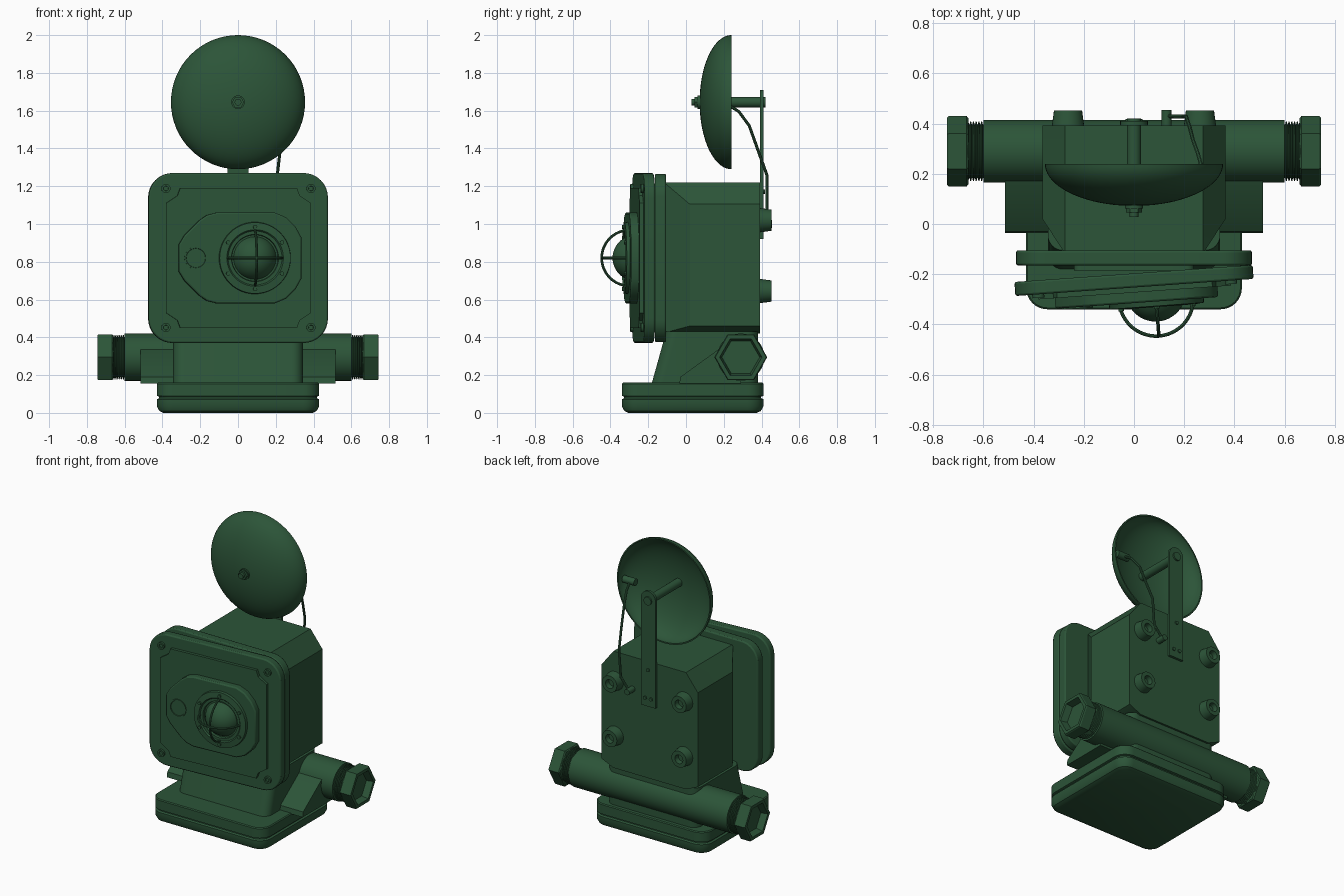
import bpy, bmesh
from math import sin, cos, pi, radians
from mathutils import Matrix, Vector

if "Cube" in bpy.data.objects:
    bpy.data.objects.remove(bpy.data.objects["Cube"])

green = bpy.data.materials.new("dark_green_paint")
green.diffuse_color = (0.025, 0.09, 0.04, 1)
green.use_nodes = True
green.node_tree.nodes["Principled BSDF"].inputs["Base Color"].default_value = green.diffuse_color


def loft(name, rings, matrix=Matrix(), closed=False):
    """Skin equal-length rings of 3D points; cap the ends unless closed."""
    bm = bmesh.new()
    vs = [[bm.verts.new(p) for p in ring] for ring in rings]
    pairs = list(zip(vs, vs[1:])) + ([(vs[-1], vs[0])] if closed else [])
    for a, b in pairs:
        n = len(a)
        for i in range(n):
            bm.faces.new((a[i], a[(i + 1) % n], b[(i + 1) % n], b[i]))
    if not closed:
        bm.faces.new(vs[0])
        bm.faces.new(vs[-1])
    bmesh.ops.remove_doubles(bm, verts=bm.verts, dist=1e-5)
    bmesh.ops.recalc_face_normals(bm, faces=bm.faces)
    me = bpy.data.meshes.new(name)
    bm.to_mesh(me)
    bm.free()
    me.materials.append(green)
    ob = bpy.data.objects.new(name, me)
    ob.matrix_world = matrix
    bpy.context.collection.objects.link(ob)
    return ob


def place(axis, u, v, t):
    return {'X': (t, u, v), 'Y': (u, t, v), 'Z': (u, v, t)}[axis]


def prism(name, pts, axis, a, b, matrix=Matrix(), bevel=0):
    ob = loft(name, [[place(axis, u, v, t) for u, v in pts] for t in (a, b)], matrix)
    if bevel:
        m = ob.modifiers.new("edge", 'BEVEL')
        m.width, m.segments, m.limit_method, m.angle_limit = bevel, 2, 'ANGLE', radians(50)
    return ob


def lathe(name, prof, axis, c, seg=40, matrix=Matrix(), closed=False):
    """Revolve (radius, position) pairs about an axis through c."""
    rings = [[place(axis, c[0] + r * cos(2 * pi * i / seg), c[1] + r * sin(2 * pi * i / seg), t)
              for i in range(seg)] for r, t in prof]
    return loft(name, rings, matrix, closed)


def disc(name, r, axis, c, a, b, seg=40, matrix=Matrix(), r2=None):
    return lathe(name, [(r, a), (r if r2 is None else r2, b)], axis, c, seg, matrix)


def rrect(hx, hy, r, cx=0, cy=0, n=8):
    pts = []
    for k, (sx, sy) in enumerate(((1, 1), (-1, 1), (-1, -1), (1, -1))):
        for i in range(n + 1):
            t = (k + i / n) * pi / 2
            pts.append((cx + sx * (hx - r) + r * cos(t), cy + sy * (hy - r) + r * sin(t)))
    return pts


def tube(name, pts, r, matrix=Matrix()):
    cu = bpy.data.curves.new(name, 'CURVE')
    cu.dimensions, cu.bevel_depth, cu.bevel_resolution, cu.use_fill_caps = '3D', r, 2, True
    sp = cu.splines.new('POLY')
    sp.points.add(len(pts) - 1)
    for p, q in zip(sp.points, pts):
        p.co = (*q, 1)
    cu.materials.append(green)
    ob = bpy.data.objects.new(name, cu)
    ob.matrix_world = matrix
    bpy.context.collection.objects.link(ob)
    bpy.ops.object.select_all(action='DESELECT')
    ob.select_set(True)
    bpy.context.view_layer.objects.active = ob
    bpy.ops.object.convert(target='MESH')


# Base: rounded foot, groove and plinth
def base_ring(z, inset):
    return [(x, y, z) for x, y in rrect(.43 - inset, .375 - inset, .085 - inset, 0, .035)]


loft("base", [base_ring(*s) for s in ((0, .035), (.01, .014), (.035, 0), (.072, 0), (.078, .012),
                                      (.086, .012), (.09, 0), (.154, 0), (.16, .006))])

# Pedestal with a sloping front
loft("pedestal", [[(x, y, z) for x, y in rrect(.343, (.38 - f) / 2, .06, 0, (.38 + f) / 2)]
                  for z, f in ((.15, -.183), (.43, -.105))])


# Housing: chamfered box tapering to the front
def housing_ring(y, w, top, bot):
    return [(-.275, y, .42), (.275, y, .42), (w, y, bot), (w, y, top),
            (.275, y, 1.22), (-.275, y, 1.22), (-w, y, top), (-w, y, bot)]


loft("housing", [housing_ring(.393, .365, 1.105, .46), housing_ring(.02, .365, 1.105, .46),
                 housing_ring(-.11, .28, 1.215, .425)])
prism("front_flange", rrect(.47, .445, .12, 0, .82), 'Y', -.165, -.105, bevel=.008)
prism("inner_frame", rrect(.24, .37, .03, 0, .82), 'Y', -.185, -.16)

# Cable conduit with threaded ends, hexagonal glands and webs
disc("conduit", .125, 'X', (.29, .295), -.6, .6, 48)
for s, side in ((-1, "left"), (1, "right")):
    thread = [(.11, .59)] + [(r, .602 + .011 * k + d) for k in range(6)
                             for r, d in ((.106, 0), (.118, .003), (.118, .007), (.106, .01))]
    lathe(side + "_thread", [(r, s * t) for r, t in thread], 'X', (.29, .295))
    gland = [(0, .66), (.132, .66), (.14, .667), (.14, .738), (.135, .745), (.112, .745), (.1, .70), (0, .70)]
    lathe(side + "_gland_nut", [(r, s * t) for r, t in gland], 'X', (.29, .295), 6)
    prism(side + "_web", [(-.035, .155), (-.03, .19), (.17, .335), (.29, .36), (.29, .155)],
          'X', s * .3, s * .515)
    # Mounting bosses on the back
    for z in (.645, 1.02):
        lathe(side + "_boss", [(.065, .385), (.056, .453), (.03, .453), (.026, .42), (0, .42)],
              'Y', (s * .263, z), 28)

# Door, slightly ajar, with its fittings in local door space
door = Matrix.Translation((0, -.225, .82)) @ Matrix.Rotation(radians(4.1), 4, 'Z')
prism("door", rrect(.476, .45, .13), 'Y', -.028, .028, door, .008)
notch = [(.385, .29), (.355, .31), (.325, .33), (.31, .37)]
q = notch + [(-x, z) for x, z in notch[::-1]]
prism("door_panel", q + [(-x, -z) for x, z in q], 'Y', -.048, -.02, door)
for sx in (-1, 1):
    for sz in (-1, 1):
        lathe("door_screw", [(.024, -.02), (.024, -.042), (.013, -.042), (.012, -.034), (0, -.034)],
              'Y', (sx * .385, sz * .368), 20, door)
half = [(-.32, .07), (-.29, .12), (-.21, .2), (-.17, .227), (-.12, .24), (.19, .24), (.25, .215),
        (.3, .165), (.33, .11)]
prism("cover_plate", half + [(x, -z) for x, z in half[::-1]], 'Y', -.09, -.04, door, .008)
lathe("cover_button", [(.06, -.08), (.06, -.095), (.052, -.095), (.05, -.089), (0, -.089)],
      'Y', (-.23, 0), 32, door)

# Signal lamp: ring, screws, domed lens and crossed guard wires
lx = .083
lathe("lamp_ring", [(.192, -.08), (.188, -.108), (.15, -.112), (.143, -.104), (.125, -.104), (.12, -.08)],
      'Y', (lx, 0), 48, door)
for k in range(6):
    t = k * pi / 3 + pi / 6
    disc("ring_screw", .011, 'Y', (lx + .165 * cos(t), .165 * sin(t)), -.1, -.119, 12, door)
lathe("lamp_lens", [(.12 * cos(t * pi / 24), -.05 - .12 * sin(t * pi / 24)) for t in range(13)],
      'Y', (lx, 0), 48, door)
for name, h, v in (("guard_horizontal", 1, 0), ("guard_vertical", 0, 1)):
    arc = [(.148 * cos(pi * i / 24), -.08 - .148 * sin(pi * i / 24)) for i in range(25)]
    tube(name, [(lx + h * r, y, v * r) for r, y in arc], .007, door)

# Gong: thin half-ellipsoid shell open to the back
gz = 1.645
outer = [(.355 * sin(pi * i / 40), .24 - .168 * cos(pi * i / 40)) for i in range(21)]
inner = [(r * .975, .24 - (.24 - y) * .95) for r, y in outer[::-1]]
lathe("gong", outer + inner, 'Y', (0, gz), 64)
disc("gong_rod", .028, 'Y', (0, gz), .08, .42, 24)
disc("gong_washer", .036, 'Y', (0, gz), .062, .08, 24)
disc("gong_nut", .032, 'Y', (0, gz), .045, .063, 6)
disc("gong_bolt_end", .018, 'Y', (0, gz), .028, .05, 16)

# Strap holding the gong
top = [(.055 * cos(pi * i / 12), 1.655 + .055 * sin(pi * i / 12)) for i in range(13)]
prism("gong_strap", top + [(-.055, .92), (.055, .92)], 'Y', .392, .41)
for x, z in ((-.022, .975), (.022, .975), (0, 1.17)):
    disc("strap_screw", .012, 'Y', (x, z), .405, .418, 12)

# Striker: bent wire arm, clamp and hammer head
tube("striker_arm", [(.13, .43, 1.0), (.195, .428, 1.08), (.208, .428, 1.26), (.222, .385, 1.38),
                     (.235, .335, 1.52), (.255, .28, 1.595), (.27, .225, 1.63)], .008)
disc("striker_clamp", .02, 'Y', (.13, 1.0), .385, .455, 16)
disc("striker_head", .024, 'X', (.215, 1.635), .23, .32, 20)

# Smooth the curved surfaces, keep edges sharp
bpy.ops.object.select_all(action='SELECT')
bpy.context.view_layer.objects.active = bpy.data.objects["base"]
bpy.ops.object.shade_smooth_by_angle(angle=radians(30))
